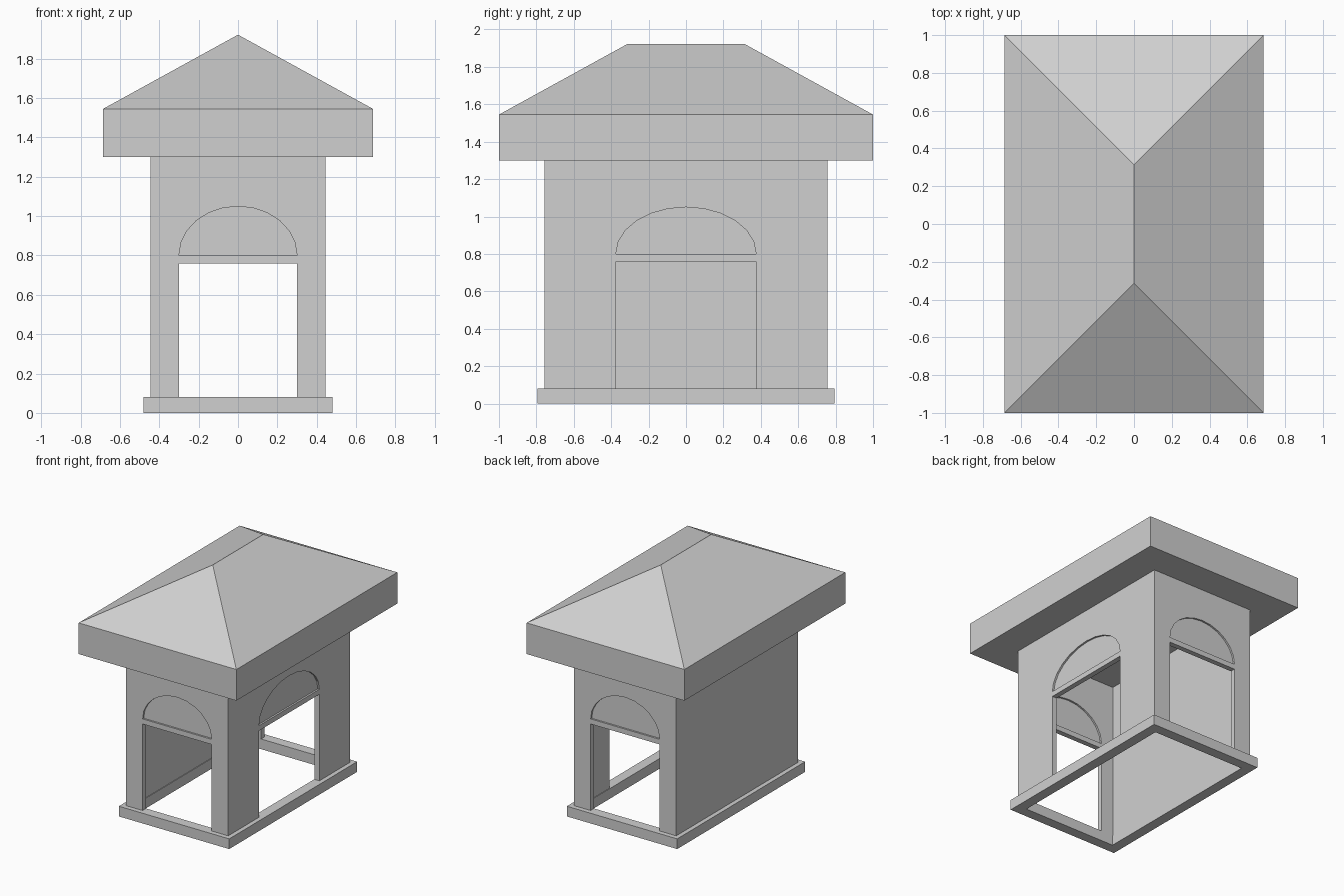
import bpy, bmesh, math
from math import pi

cube = bpy.data.objects.get("Cube")
if cube:
    bpy.data.objects.remove(cube, do_unlink=True)

WALL_X, WALL_Y = 0.445, 0.757      # outer half sizes of the walls
THICK = 0.04
BASE_TOP, EAVES = 0.08, 1.3
LINTEL, SPRING, RISE = 0.76, 0.8, 0.25

grey = bpy.data.materials.new("plain_grey")
grey.use_nodes = True
grey.diffuse_color = (0.63, 0.63, 0.63, 1)
grey.node_tree.nodes["Principled BSDF"].inputs["Base Color"].default_value = grey.diffuse_color


def slab(name, outlines, depth, location=(0, 0, 0), rotation=(0, 0, 0)):
    """Fill flat outlines (inner ones become holes) and give them thickness."""
    curve = bpy.data.curves.new(name, 'CURVE')
    curve.dimensions = '2D'
    curve.fill_mode = 'BOTH'
    curve.extrude = depth / 2
    for outline in outlines:
        spline = curve.splines.new('POLY')
        spline.points.add(len(outline) - 1)
        for point, (x, y) in zip(spline.points, outline):
            point.co = (x, y, 0, 1)
        spline.use_cyclic_u = True
        spline.use_smooth = False
    temp = bpy.data.objects.new(name + "_outline", curve)
    bpy.context.collection.objects.link(temp)
    graph = bpy.context.evaluated_depsgraph_get()
    mesh = bpy.data.meshes.new_from_object(temp.evaluated_get(graph))
    bpy.data.objects.remove(temp, do_unlink=True)
    bm = bmesh.new()
    bm.from_mesh(mesh)
    bmesh.ops.remove_doubles(bm, verts=bm.verts, dist=0.0001)
    bmesh.ops.recalc_face_normals(bm, faces=bm.faces)
    bm.to_mesh(mesh)
    bm.free()
    mesh.materials.clear()
    mesh.materials.append(grey)
    obj = bpy.data.objects.new(name, mesh)
    bpy.context.collection.objects.link(obj)
    obj.location, obj.rotation_euler = location, rotation
    return obj


def rect(x, y):
    return [(-x, -y), (x, -y), (x, y), (-x, y)]


def arch(half, steps=12):
    return [(half * math.cos(pi * i / steps), SPRING + RISE * math.sin(pi * i / steps))
            for i in range(steps + 1)]


def wall(name, half, opening, location, turn):
    """Wall with a doorway and an arched recess above its lintel."""
    outline = [(-half, BASE_TOP), (-opening, BASE_TOP), (-opening, LINTEL), (opening, LINTEL),
               (opening, BASE_TOP), (half, BASE_TOP), (half, EAVES), (-half, EAVES)]
    rotation = (pi / 2, 0, turn)
    slab(name, [outline, arch(opening)], THICK, location, rotation)
    slab(name + "_arch_panel", [arch(opening)], 0.012, location, rotation)


# Base frame, open in the middle
slab("base_frame", [rect(0.48, 0.795), rect(0.40, 0.715)], BASE_TOP, (0, 0, BASE_TOP / 2))

# Walls: three with openings, one solid
end_y, side_x = WALL_Y - THICK / 2, WALL_X - THICK / 2
side_half = WALL_Y - THICK
wall("front_wall", WALL_X, 0.3, (0, -end_y, 0), 0)
wall("back_wall", WALL_X, 0.3, (0, end_y, 0), pi)
wall("open_side_wall", side_half, 0.375, (side_x, 0, 0), pi / 2)
mid, tall = (BASE_TOP + EAVES) / 2, (EAVES - BASE_TOP) / 2
slab("solid_side_wall", [rect(side_half, tall)], THICK, (-side_x, 0, mid), (pi / 2, 0, -pi / 2))

# Hipped roof on a deep eaves band
bm = bmesh.new()
low, high = ([bm.verts.new((x, y, z)) for x, y in rect(0.686, 1)] for z in (EAVES, 1.545))
ridge = [bm.verts.new((0, y, 1.922)) for y in (-0.314, 0.314)]
bm.faces.new(low[::-1])
for i in range(4):
    j = (i + 1) % 4
    bm.faces.new((low[i], low[j], high[j], high[i]))
bm.faces.new((high[0], high[1], ridge[0]))
bm.faces.new((high[1], high[2], ridge[1], ridge[0]))
bm.faces.new((high[2], high[3], ridge[1]))
bm.faces.new((high[3], high[0], ridge[0], ridge[1]))
bmesh.ops.recalc_face_normals(bm, faces=bm.faces)
mesh = bpy.data.meshes.new("hipped_roof")
bm.to_mesh(mesh)
bm.free()
mesh.materials.append(grey)
bpy.context.collection.objects.link(bpy.data.objects.new("hipped_roof", mesh))
